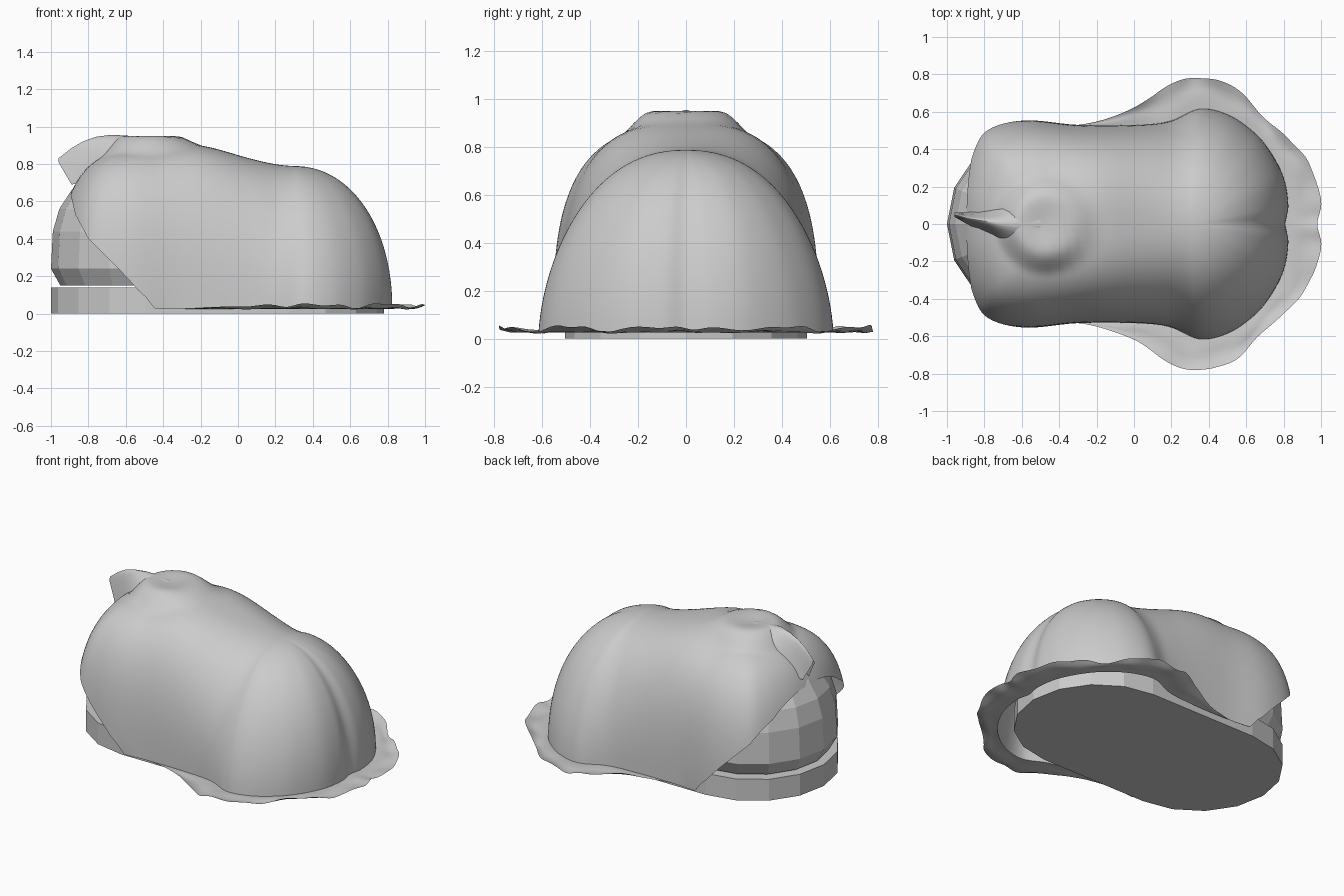
import bpy, bmesh, math
from mathutils import Vector

if "Cube" in bpy.data.objects:
    bpy.data.objects.remove(bpy.data.objects["Cube"])


def make(name, verts, faces, smooth=None):
    me = bpy.data.meshes.new(name)
    me.from_pydata(verts, [], faces)
    bm = bmesh.new()
    bm.from_mesh(me)
    bmesh.ops.remove_doubles(bm, verts=bm.verts, dist=0.0004)
    bmesh.ops.recalc_face_normals(bm, faces=bm.faces)
    bm.to_mesh(me)
    bm.free()
    ob = bpy.data.objects.new(name, me)
    bpy.context.collection.objects.link(ob)
    if smooth:
        bpy.ops.object.select_all(action='DESELECT')
        ob.select_set(True)
        bpy.context.view_layer.objects.active = ob
        bpy.ops.object.shade_smooth_by_angle(angle=math.radians(smooth))
    return ob


def lerp_table(t, x):
    if x <= t[0][0]:
        return t[0][1]
    for (x0, y0), (x1, y1) in zip(t, t[1:]):
        if x <= x1:
            return y0 + (y1 - y0) * (x - x0) / (x1 - x0)
    return t[-1][1]


def soft_table(t, x, r=0.08):
    # table lookup averaged over a small window, so the kinks round off
    return sum(lerp_table(t, x + r * (i - 4) / 4) for i in range(9)) / 9


def sstep(a, b, x):
    t = min(1, max(0, (x - a) / (b - a)))
    return t * t * (3 - 2 * t)


def closed_spline(half, n):
    # mirror the half outline in y and round it with a Catmull-Rom curve
    pts = [Vector(p) for p in half] + [Vector((x, -y)) for x, y in half[-2:0:-1]]
    out, m = [], len(pts)
    for i in range(m):
        a, b, c, d = (pts[(i + k) % m] for k in (-1, 0, 1, 2))
        for j in range(n):
            t = j / n
            out.append(0.5 * (2 * b + (c - a) * t + (2 * a - 5 * b + 4 * c - d) * t * t
                              + (3 * b - a - 3 * c + d) * t ** 3))
    return out


def bridge(rings, n, closed=True):
    return [(r * n + i, r * n + (i + 1) % n, (r + 1) * n + (i + 1) % n, (r + 1) * n + i)
            for r in range(rings - 1) for i in range(n if closed else n - 1)]


# Low-poly stadium rings for the base plate and covered body (drop lowers the front end)
def stadium(z, inset, front=0, drop=0):
    r, ring = 0.505 - inset, []
    for end, cx in ((0, 0.275 - front), (1, -0.495)):
        for k in range(9):
            a = -math.pi / 2 + math.pi * (k / 8 + end)
            x = cx + r * math.cos(a)
            ring.append((x, r * math.sin(a), z - drop * sstep(-.5, .3, x)))
    return ring


def stack(name, levels):
    verts = [v for lv in levels for v in stadium(*lv)]
    n, k = 18, len(levels)
    faces = bridge(k, n) + [tuple(range(n)), tuple(range((k - 1) * n, k * n))]
    return make(name, verts, faces)


stack("base_plate", [(0, 0), (0.14, 0)])
stack("covered_body", [(0.15, 0.05, 0), (0.24, 0, 0.02), (0.44, 0.01, 0.05, .06),
                       (0.56, 0.045, 0.07, .09), (0.66, 0.11, 0.07, .1),
                       (0.76, 0.22, 0.05, .12), (0.83, 0.36, 0.03, .12)])

# Draped sheet: superellipse profiles from a spine down to the wall outline
wall = [(-.97, 0), (-.955, .2), (-.89, .4), (-.79, .515), (-.58, .555), (-.3, .53), (0, .53), (.19, .55),
        (.35, .615), (.5, .585), (.63, .5), (.72, .4), (.8, .25), (.825, .1), (.81, 0)]
edge = wall[:6] + [(-.02, .61), (.2, .75), (.35, .78), (.54, .73), (.68, .585), (.82, .46),
                   (.93, .33), (1, .13), (.98, 0)]
spine = [(-.45, .88), (-.25, .91), (-.1, .88), (0, .845), (.2, .795), (.3, .787)]
hem = [(-1, .75), (-.9, .66), (-.87, .53), (-.8, .4), (-.7, .3), (-.6, .2), (-.53, .12),
       (-.42, .025), (1, .025)]
inner, outer = closed_spline(wall, 6), closed_spline(edge, 6)
STEPS = 36


def sheet_point(p, u):
    sx = min(0.3, max(-0.45, p.x))
    e = 2 / soft_table([(-.45, 3), (-.1, 2.7), (.1, 2.4), (.3, 2.05)], sx)
    h, v = max(0, math.cos(u)) ** e, max(0, math.sin(u)) ** e
    # the front flanks spread towards the ground
    flare = 1 - 0.05 * math.sin(2 * u) * sstep(.1, .35, p.x) * sstep(.2, .5, abs(p.y))
    x, y = sx + (p.x - sx) * h, p.y * h * flare
    z = 0.025 + (soft_table(spine, sx) - 0.025) * v
    r = math.hypot(x + 0.47, y)
    w = 1 - sstep(0.14, 0.28, r)
    return x, y, z + (0.95 - 0.012 * (1 - sstep(0, .13, r)) - z) * w


cols = []
for k, (p, q) in enumerate(zip(inner, outer)):
    lo, hi = 0, math.pi / 2
    x, y, z = sheet_point(p, 0)
    if z < lerp_table(hem, x) - 1e-5:
        for _ in range(25):
            mid = (lo + hi) / 2
            x, y, z = sheet_point(p, mid)
            lo, hi = (lo, mid) if z > lerp_table(hem, x) else (mid, hi)
    else:
        hi = 0
    u0 = hi
    col = []
    # crumpled skirt lying on the ground
    width = (q - p).length
    for f in (1, 0.8, 0.6, 0.4, 0.2):
        rip = math.sin(k * 0.9) * 0.5 + math.sin(k * 0.37 + 1) * 0.5
        g = p.lerp(q, f * (1 + 0.03 * rip * (width < .16)))
        wave = 0.008 * math.sin(f * 7 + math.sin(k * 0.5))
        zz = 0.026 + min(1, width / 0.1) * (f * f * (0.014 + 0.012 * rip) + f * wave)
        col.append((g.x, g.y, zz) if width > 0.004 else sheet_point(p, u0))
    for s in range(STEPS + 1):
        col.append(sheet_point(p, u0 + (math.pi / 2 - u0) * s / STEPS))
    cols.append(col)
n, rows = len(cols), len(cols[0])
verts = [cols[i][r] for r in range(rows) for i in range(n)]
make("draped_sheet", verts, bridge(rows, n), 60)

# Pinched sheet corner sticking out at the rear: x, y, half width, top, bottom
tail = [(-.5, 0, .2, .943, .84), (-.6, 0, .19, .952, .8), (-.68, 0, .14, .956, .77),
        (-.76, .01, .085, .945, .74), (-.83, .02, .05, .92, .7), (-.89, .03, .032, .885, .69),
        (-.96, .05, .012, .83, .81)]
verts = []
for x, y, w, t, b in tail:
    for i in range(-6, 7):
        a = i / 6
        verts.append((x, y + w * a * (0.7 + 0.3 * abs(a)), t - (t - b) * abs(a) ** 2))
make("sheet_corner", verts, bridge(len(tail), 13, False), 60)
